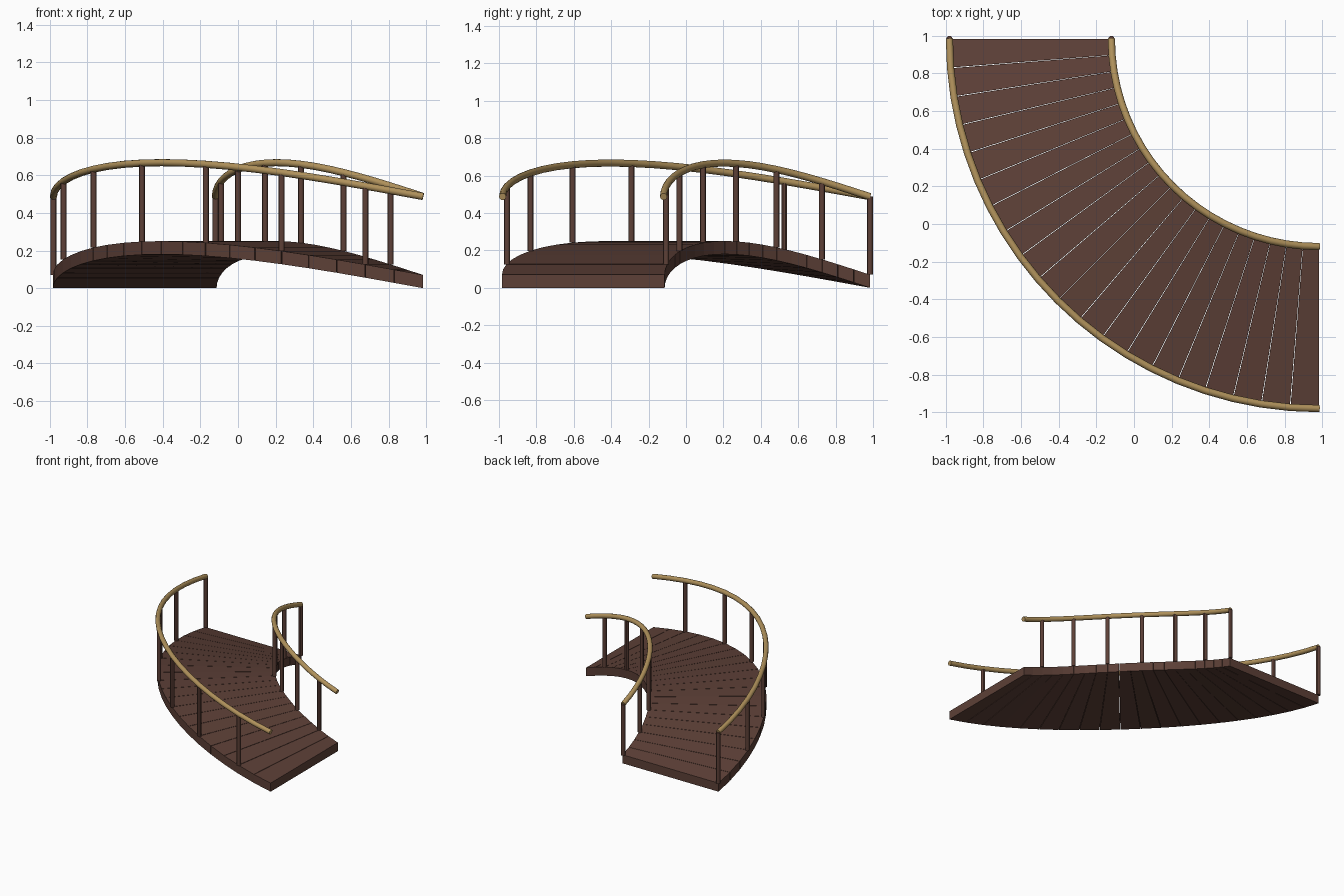
import bpy
import bmesh
from math import sin, cos, pi

old = bpy.data.objects.get("Cube")
if old:
    bpy.data.objects.remove(old)

CENTRE = 0.984            # centre of the quarter circle, in x and y
INNER, OUTER = 1.098, 1.968
RISE, THICK = 0.18, 0.07
PLANKS = 20
RAIL_Z = 0.487
GAP = 0.0012              # half gap between planks


def material(name, colour):
    m = bpy.data.materials.new(name)
    m.use_nodes = True
    m.diffuse_color = colour
    m.node_tree.nodes["Principled BSDF"].inputs["Base Color"].default_value = colour
    return m


dark_wood = material("dark brown wood", (0.109, 0.051, 0.038, 1))
tan_wood = material("tan wood", (0.434, 0.285, 0.105, 1))


def arch(t, radius, base):
    """Point on the arched quarter circle, t running 0 to 1."""
    a = t * pi / 2
    return (CENTRE - radius * cos(a), CENTRE - radius * sin(a),
            base + RISE * sin(pi * t))


def add_object(name, data, mat):
    ob = bpy.data.objects.new(name, data)
    bpy.context.collection.objects.link(ob)
    data.materials.append(mat)
    return ob


# Deck: wedge-shaped planks with hairline gaps
bm = bmesh.new()
for i in range(PLANKS):
    start = i / PLANKS + (GAP if i else 0) / 2
    end = (i + 1) / PLANKS - (GAP if i < PLANKS - 1 else 0) / 2
    rings = []
    for t in (start, end):
        rings.append([bm.verts.new(arch(t, r, z)) for r, z in
                      ((INNER, 0), (OUTER, 0), (OUTER, THICK), (INNER, THICK))])
    a, b = rings
    bm.faces.new(a)
    bm.faces.new(b[::-1])
    for k in range(4):
        n = (k + 1) % 4
        bm.faces.new((a[k], b[k], b[n], a[n]))
bmesh.ops.recalc_face_normals(bm, faces=bm.faces)
mesh = bpy.data.meshes.new("deck_planks")
bm.to_mesh(mesh)
bm.free()
add_object("deck_planks", mesh, dark_wood)

# Handrails and their posts, one set per side
for side, radius in (("inner", 1.104), ("outer", 1.965)):
    curve = bpy.data.curves.new(side + "_handrail", "CURVE")
    curve.dimensions = "3D"
    curve.bevel_depth = 0.019
    curve.bevel_resolution = 4
    curve.use_fill_caps = True
    spline = curve.splines.new("POLY")
    spline.points.add(PLANKS)
    for i, p in enumerate(spline.points):
        p.co = (*arch(i / PLANKS, radius, RAIL_Z), 1)
    add_object(side + "_handrail", curve, tan_wood)

    # A post at every third plank joint
    for i in range(0, PLANKS, 3):
        x, y, foot = arch(i / PLANKS, radius, THICK)
        top = foot - THICK + RAIL_Z
        bpy.ops.mesh.primitive_cylinder_add(
            vertices=12, radius=0.016, depth=top - foot,
            location=(x, y, (top + foot) / 2))
        post = bpy.context.object
        post.name = f"{side}_post_{i // 3 + 1}"
        post.data.materials.append(dark_wood)
        bpy.ops.object.shade_smooth_by_angle()
